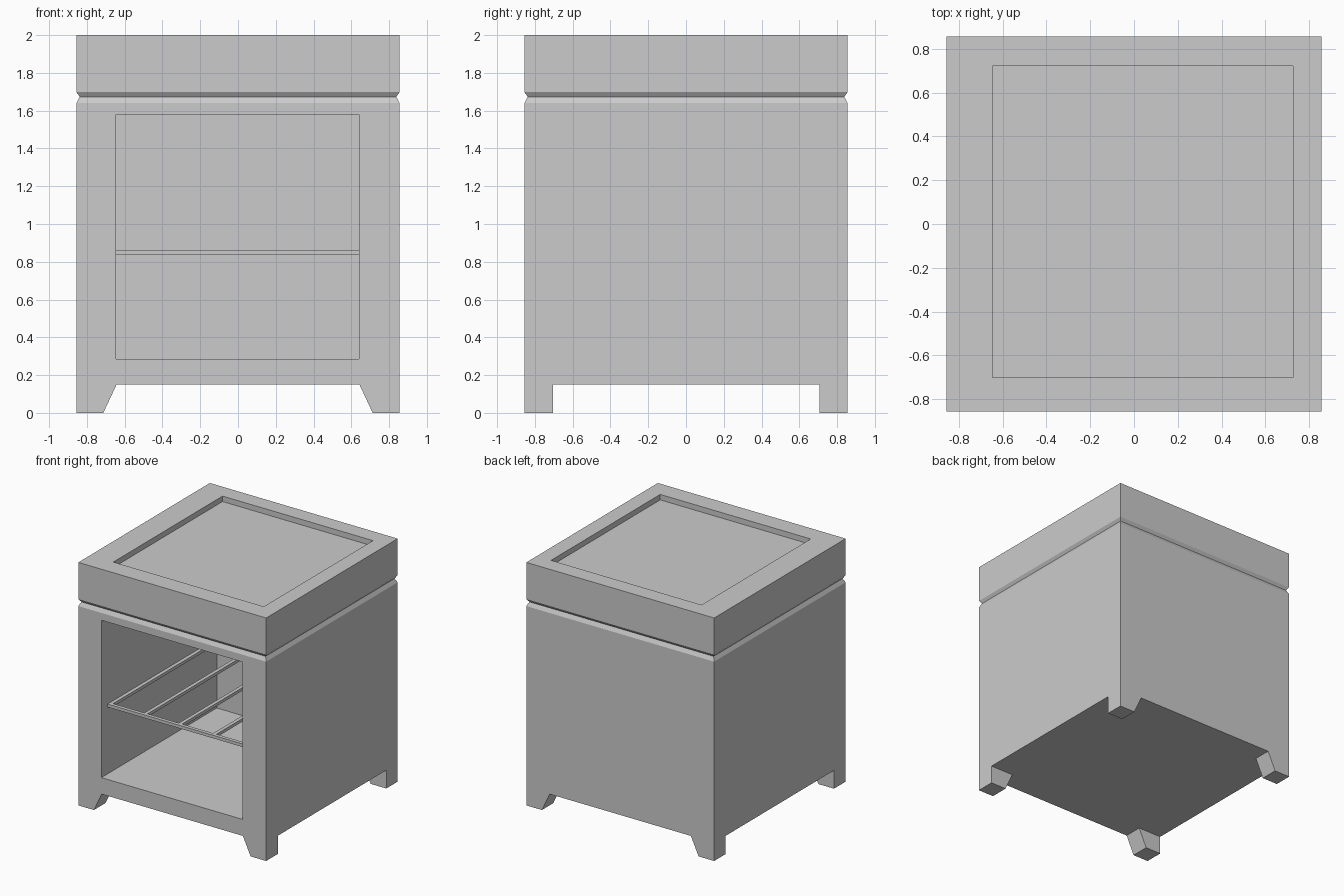
import bpy, bmesh
from mathutils import Vector

if "Cube" in bpy.data.objects:
    bpy.data.objects.remove(bpy.data.objects["Cube"])

HALF = 0.855           # half width of the cabinet
X0, X1 = -0.645, 0.64  # opening sides
BACK = 0.645           # inner back wall
BASE = 0.15            # underside of the cabinet


def finish(bm, name):
    bmesh.ops.recalc_face_normals(bm, faces=bm.faces[:])
    mesh = bpy.data.meshes.new(name)
    bm.to_mesh(mesh)
    bm.free()
    obj = bpy.data.objects.new(name, mesh)
    bpy.context.collection.objects.link(obj)
    return obj


def stacked(rings):
    """Square block lofted through (half width, z) rings."""
    bm = bmesh.new()
    loops = [[bm.verts.new((sx * r, sy * r, z)) for sx, sy in
              ((-1, -1), (1, -1), (1, 1), (-1, 1))] for r, z in rings]
    for low, high in zip(loops, loops[1:]):
        for i in range(4):
            j = (i + 1) % 4
            bm.faces.new((low[i], low[j], high[j], high[i]))
    bm.faces.new(loops[0][::-1])
    bm.faces.new(loops[-1])
    bm.normal_update()
    return bm


def pocket(bm, direction, low, high, push):
    """Sink a rectangular pocket into the largest face looking along direction."""
    d = Vector(direction)
    face = max((f for f in bm.faces if f.normal.dot(d) > 0.99),
               key=lambda f: f.calc_area())
    mid = face.calc_center_median()
    bmesh.ops.inset_region(bm, faces=[face], thickness=0.1)
    for v in face.verts:
        for a in range(3):
            if abs(d[a]) < 0.5:
                v.co[a] = low[a] if v.co[a] < mid[a] else high[a]
    new = bmesh.ops.extrude_discrete_faces(bm, faces=[face])["faces"][0]
    bmesh.ops.translate(bm, verts=new.verts[:], vec=push)


def add_box(bm, low, high):
    low, high = Vector(low), Vector(high)
    vs = bmesh.ops.create_cube(bm, size=1)["verts"]
    bmesh.ops.scale(bm, verts=vs, vec=high - low)
    bmesh.ops.translate(bm, verts=vs, vec=(low + high) / 2)


# Cabinet body with bevelled top edge and open front
bm = stacked([(HALF, BASE), (HALF, 1.64), (0.838, 1.673)])
pocket(bm, (0, -1, 0), (X0, 0, 0.285), (X1, 0, 1.58), (0, BACK + HALF, 0))
finish(bm, "cabinet_body")

# Lid with bevelled lower edge and shallow recess on top
bm = stacked([(0.838, 1.673), (HALF, 1.698), (HALF, 2.0)])
pocket(bm, (0, 0, 1), (X0, -0.70, 0), (0.725, 0.72, 0), (0, 0, -0.045))
finish(bm, "lid")

# Four feet, tapered on the side facing across the cabinet
for side, sx in (("left", -1), ("right", 1)):
    for end, ya, yb in (("front", -HALF, -0.703), ("back", 0.707, HALF)):
        bm = bmesh.new()
        profile = ((HALF, 0), (HALF, BASE), (0.643, BASE), (0.713, 0))
        face = bm.faces.new([bm.verts.new((sx * x, ya, z)) for x, z in profile])
        ext = bmesh.ops.extrude_face_region(bm, geom=[face])["geom"]
        bmesh.ops.translate(bm, vec=(0, yb - ya, 0), verts=[
            g for g in ext if isinstance(g, bmesh.types.BMVert)])
        # extruding keeps the first face as the other cap
        finish(bm, f"{end}_{side}_foot")

# Shelf rack: two rails joined by five bars
bm = bmesh.new()
Y0, BAR, Z0, Z1 = -0.775, 0.03, 0.835, 0.86
add_box(bm, (X0, Y0, Z0), (X1, Y0 + BAR, Z1))
add_box(bm, (X0, BACK - BAR, Z0), (X1, BACK, Z1))
step = (X1 - X0 - BAR) / 4
for i in range(5):
    x = X0 + i * step
    add_box(bm, (x, Y0 + BAR, Z0), (x + BAR, BACK - BAR, Z1))
finish(bm, "shelf_rack")
